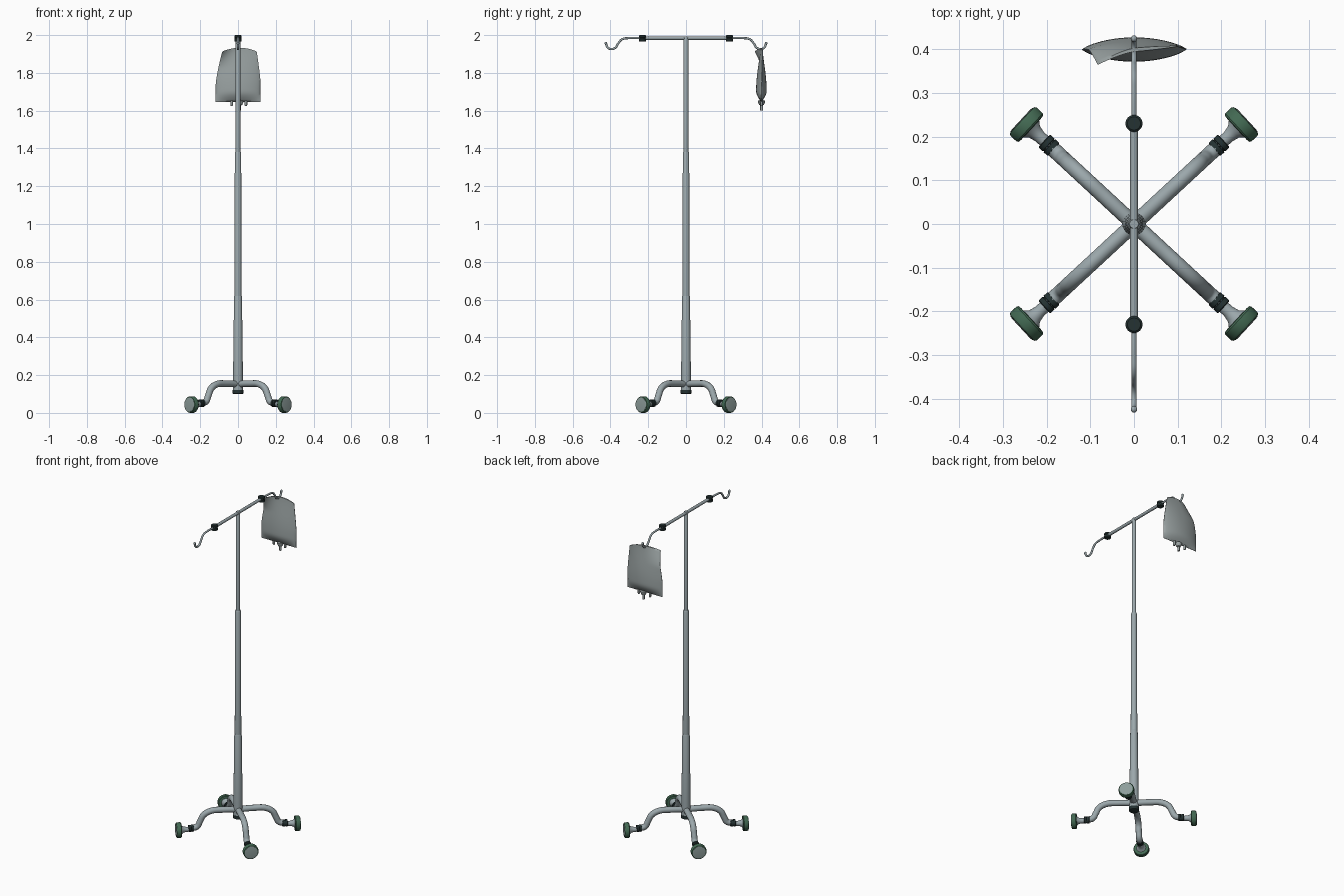
import bpy, bmesh, math
from mathutils import Vector

if "Cube" in bpy.data.objects:
    bpy.data.objects.remove(bpy.data.objects["Cube"])

def mat(name, c):
    m = bpy.data.materials.new(name)
    m.diffuse_color = (*c, 1)
    m.use_nodes = True
    m.node_tree.nodes["Principled BSDF"].inputs["Base Color"].default_value = m.diffuse_color
    return m

STEEL = mat("steel grey", (0.33, 0.39, 0.41))
BLACK = mat("black rubber", (0.018, 0.032, 0.032))
GREEN = mat("green tyre", (0.055, 0.14, 0.085))
CAP = mat("hub grey", (0.27, 0.34, 0.33))
BAG = mat("bag film", (0.32, 0.36, 0.36))

def finish(name, bm, material, angle=35):
    bmesh.ops.recalc_face_normals(bm, faces=bm.faces[:])
    me = bpy.data.meshes.new(name)
    bm.to_mesh(me)
    bm.free()
    me.materials.append(material)
    me.shade_smooth()
    me.set_sharp_from_angle(angle=math.radians(angle))
    ob = bpy.data.objects.new(name, me)
    bpy.context.collection.objects.link(ob)
    return ob

def lathe(name, profile, material, origin=(0, 0, 0), axis=(0, 0, 1), n=24):
    """Revolve (radius, height) pairs about an axis, capping both ends."""
    bm = bmesh.new()
    rot = Vector((0, 0, 1)).rotation_difference(Vector(axis))
    rings = []
    for r, h in profile:
        rings.append([bm.verts.new(Vector(origin) + rot @ Vector(
            (r * math.cos(2 * math.pi * i / n), r * math.sin(2 * math.pi * i / n), h)))
            for i in range(n)])
    for a, b in zip(rings, rings[1:]):
        for i in range(n):
            bm.faces.new((a[i], a[(i + 1) % n], b[(i + 1) % n], b[i]))
    bm.faces.new(rings[0])
    bm.faces.new(rings[-1])
    return finish(name, bm, material)

def tube(name, pts, r, material):
    """Smooth round tube through points, converted to a mesh."""
    cu = bpy.data.curves.new(name, 'CURVE')
    cu.dimensions = '3D'
    cu.bevel_depth = r
    cu.bevel_resolution = 4
    cu.use_fill_caps = True
    sp = cu.splines.new('BEZIER')
    sp.resolution_u = 8
    sp.bezier_points.add(len(pts) - 1)
    for p, co in zip(sp.bezier_points, pts):
        p.co = co
        p.handle_left_type = p.handle_right_type = 'AUTO'
    ob = bpy.data.objects.new(name, cu)
    bpy.context.collection.objects.link(ob)
    bpy.ops.object.select_all(action='DESELECT')
    ob.select_set(True)
    bpy.context.view_layer.objects.active = ob
    bpy.ops.object.convert(target='MESH')
    ob = bpy.context.object
    ob.data.materials.clear()
    ob.data.materials.append(material)
    ob.data.shade_smooth()
    ob.data.set_sharp_from_angle(angle=math.radians(40))

# telescopic pole
lathe("pole_foot", [(0.025, 0.1), (0.028, 0.102), (0.028, 0.122)], BLACK)
lathe("pole_lower", [(0.027, 0.122), (0.026, 0.2), (0.021, 0.615), (0.019, 0.62)], STEEL)
lathe("pole_middle", [(0.0185, 0.615), (0.017, 1.375), (0.014, 1.382)], STEEL)
lathe("pole_upper", [(0.0125, 1.375), (0.0125, 1.988), (0.01, 1.993)], STEEL)

# four legs with casters
for i in range(4):
    a = math.radians(42.8) * (1 if i % 2 else -1) + (math.pi if i > 1 else 0)
    d = Vector((math.cos(a), math.sin(a), 0))
    at = lambda r, z: d * r + Vector((0, 0, z))
    tube("leg", [at(0, 0.152), at(0.09, 0.155), at(0.155, 0.151), at(0.195, 0.128),
                 at(0.215, 0.09), at(0.232, 0.06), at(0.262, 0.052)], 0.0175, STEEL)
    hub = at(0, 0.046)
    lathe("leg_collar", [(0.018, 0.25), (0.02, 0.252), (0.02, 0.263), (0.018, 0.264),
                         (0.018, 0.266), (0.02, 0.267), (0.02, 0.278), (0.018, 0.28)],
          BLACK, at(0, 0.051), d)
    lathe("caster_neck", [(0.014, 0.278), (0.0145, 0.295), (0.018, 0.31), (0.028, 0.322)],
          STEEL, hub, d)
    lathe("caster_wheel", [(0.034, 0.32), (0.041, 0.321), (0.044, 0.325), (0.044, 0.344),
                           (0.041, 0.349), (0.037, 0.35)], GREEN, at(0, 0.044), d, 32)
    lathe("caster_cap", [(0.037, 0.345), (0.037, 0.351), (0.03, 0.352)],
          CAP, at(0, 0.044), d, 32)

# crossbar
lathe("crossbar", [(0.009, -0.23), (0.009, 0.23)], STEEL, (0, 0, 1.984), (0, 1, 0), 16)

# knobs and hooks at both ends
for s in (-1, 1):
    lathe("bar_knob", [(0.016, 1.966), (0.0195, 1.969), (0.0195, 1.979), (0.0175, 1.981),
                       (0.0175, 1.986), (0.0195, 1.988), (0.0195, 1.996), (0.015, 2.0)],
          BLACK, (0, 0.23 * s, 0))
    tube("bag_hook", [(0, s * y, z) for y, z in (
        (0.23, 1.984), (0.305, 1.984), (0.338, 1.978), (0.358, 1.957), (0.374, 1.933),
        (0.396, 1.926), (0.416, 1.936), (0.424, 1.956))], 0.0058, STEEL)
    bm = bmesh.new()
    bmesh.ops.create_uvsphere(bm, u_segments=12, v_segments=8, radius=0.0075)
    bmesh.ops.translate(bm, verts=bm.verts[:], vec=(0, 0.424 * s, 1.957))
    finish("hook_tip", bm, STEEL, 60)

# fluid bag: two bulging sheets with a bent top corner
bm = bmesh.new()
NU, NV = 20, 24
for side in (-1, 1):
    grid = []
    for j in range(NV + 1):
        v = j / NV
        half = 0.119 - 0.028 * max(0, (v - 0.35) / 0.65) ** 1.3
        puff = 0.027 * (math.sin(math.pi * min(1, v / 0.2) / 2) if v < 0.2
                        else 0.12 + 0.88 * math.cos((v - 0.2) / 0.8 * math.pi / 2) ** 1.3)
        row = []
        for i in range(NU + 1):
            u = 2 * i / NU - 1
            y = 0.399 + side * (0.0008 + puff * (1 - u * u) ** 0.8)
            y -= 0.034 * max(0, -u) ** 1.5 * max(0, (v - 0.65) / 0.35) ** 1.5
            y += 0.008 * max(0, u) * v * v
            z = 1.647 + v * (0.286 - 0.02 * u * u)
            row.append(bm.verts.new((u * half + 0.008 * v * v, y, z)))
        grid.append(row)
    for j in range(NV):
        for i in range(NU):
            bm.faces.new((grid[j][i], grid[j][i + 1], grid[j + 1][i + 1], grid[j + 1][i]))
rim = [e for e in bm.edges if e.is_boundary]
bmesh.ops.bridge_loops(bm, edges=rim)
finish("fluid_bag", bm, BAG, 60)

# outlet ports under the bag
lathe("main_port", [(0.007, 1.602), (0.007, 1.628), (0.012, 1.63), (0.019, 1.645),
                    (0.019, 1.652), (0.008, 1.656)], BAG, (0.01, 0.4, 0), n=16)
for x in (-0.034, 0.042):
    lathe("side_port", [(0.005, 1.626), (0.007, 1.63), (0.007, 1.655)], BAG, (x, 0.4, 0), n=12)
